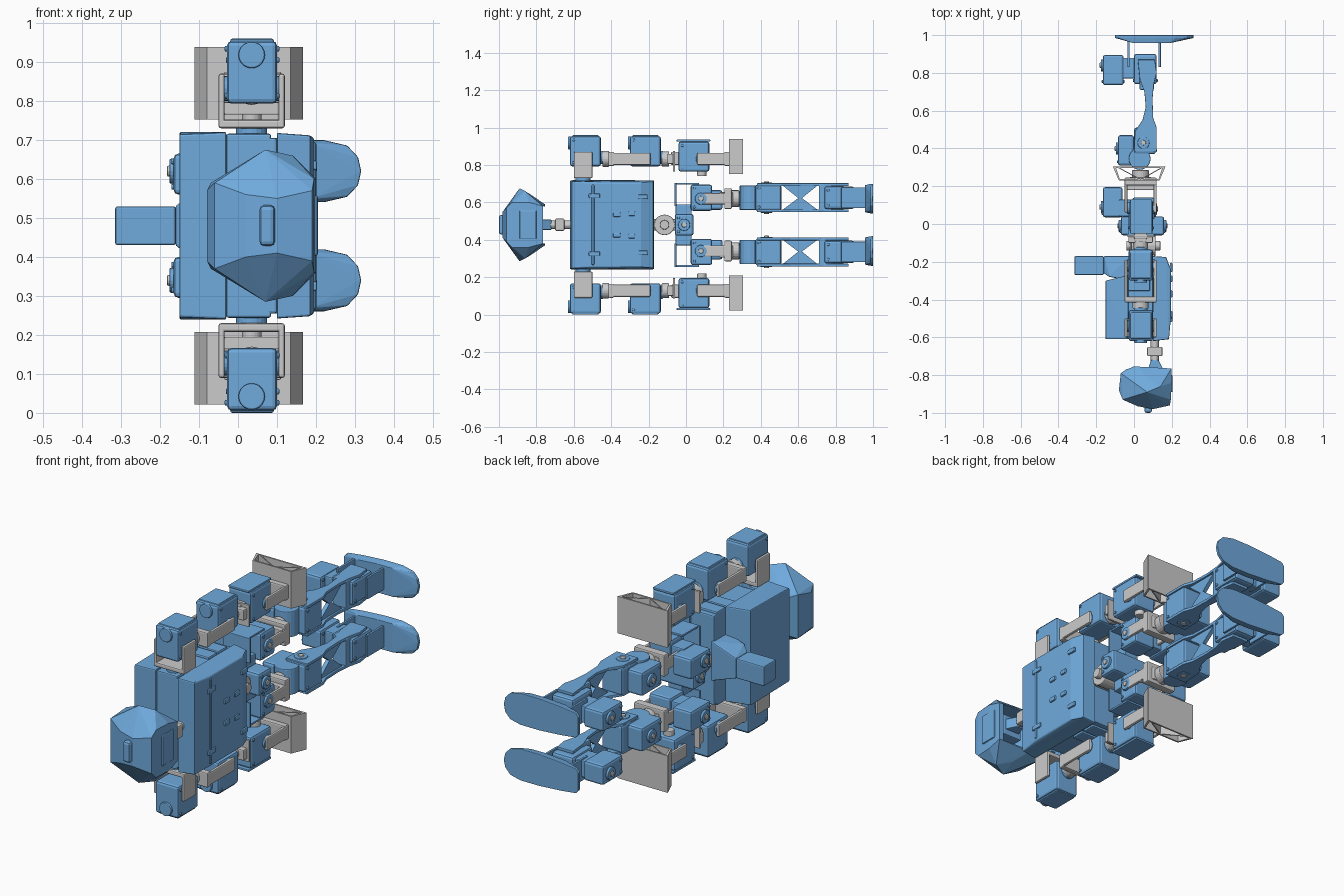
import bpy, bmesh, math
from mathutils import Vector, Matrix

if "Cube" in bpy.data.objects:
    bpy.data.objects.remove(bpy.data.objects["Cube"])

BLUE = bpy.data.materials.new("blue_plastic")
BLUE.diffuse_color = (0.16, 0.40, 0.72, 1)
BLUE.use_nodes = True
BLUE.node_tree.nodes["Principled BSDF"].inputs["Base Color"].default_value = BLUE.diffuse_color
C = 0.487  # height of the mirror plane


def finish(name, bm, blue=True, bevel=0.0):
    bmesh.ops.recalc_face_normals(bm, faces=bm.faces[:])
    me = bpy.data.meshes.new(name)
    bm.to_mesh(me)
    bm.free()
    ob = bpy.data.objects.new(name, me)
    bpy.context.collection.objects.link(ob)
    if blue:
        me.materials.append(BLUE)
    if bevel:
        m = ob.modifiers.new("bevel", "BEVEL")
        m.width, m.segments, m.limit_method = bevel, 2, 'ANGLE'
    return ob


def box(name, x, y, z, blue=True, bevel=0.006):
    bm = bmesh.new()
    bmesh.ops.create_cube(bm, size=1)
    for v in bm.verts:
        v.co = Vector([(r[0] + r[1]) / 2 + k * (r[1] - r[0]) for k, r in zip(v.co, (x, y, z))])
    return finish(name, bm, blue, bevel)


def disc(name, p, r, depth, axis, blue=True, seg=20):
    bm = bmesh.new()
    rot = {'x': Matrix.Rotation(math.pi / 2, 4, 'Y'), 'y': Matrix.Rotation(math.pi / 2, 4, 'X'),
           'z': Matrix()}[axis]
    bmesh.ops.create_cone(bm, cap_ends=True, segments=seg, radius1=r, radius2=r, depth=depth,
                          matrix=Matrix.Translation(p) @ rot)
    return finish(name, bm, blue, min(0.004, depth * 0.3))


def prism(name, pts, axis, lo, hi, blue=True, bevel=0.004):
    bm = bmesh.new()
    place = {'x': lambda a, b, t: (t, a, b), 'y': lambda a, b, t: (a, t, b),
             'z': lambda a, b, t: (a, b, t)}[axis]
    rings = [[bm.verts.new(place(a, b, t)) for a, b in pts] for t in (lo, hi)]
    bm.faces.new(rings[0])
    bm.faces.new(rings[1])
    n = len(pts)
    for i in range(n):
        j = (i + 1) % n
        bm.faces.new((rings[0][i], rings[0][j], rings[1][j], rings[1][i]))
    return finish(name, bm, blue, bevel)


def hull(name, pts, blue=True, bevel=0.005):
    bm = bmesh.new()
    for p in pts:
        bm.verts.new(p)
    res = bmesh.ops.convex_hull(bm, input=bm.verts[:])
    bmesh.ops.delete(bm, geom=list({v for v in res["geom_interior"] if isinstance(v, bmesh.types.BMVert)}),
                     context='VERTS')
    return finish(name, bm, blue, bevel)


def servo(name, x, y, z, axis, at):
    """Motor case with two output horns along axis and corner screws."""
    box(name + "_case", x, y, z, True, 0.012)
    r = dict(x=x, y=y, z=z)[axis]
    i = 'xyz'.index(axis)
    for k, e in enumerate(r):
        p = Vector(at)
        p[i] = e
        disc(f"{name}_horn_{k}", p, 0.032, 0.022, axis)
        disc(f"{name}_hub_{k}", p, 0.014, 0.034, axis, False, 12)
    for a in x:
        for c in z:
            disc(name + "_screw", (a, y[0] + 0.02, c + (0.02 if c == z[0] else -0.02)), 0.008, 0.012, 'x', True, 8)


# Head: faceted helmet hollowed towards the neck, visor, crest and neck
half = [(-0.07, -0.79, 0.11), (-0.08, -0.88, 0.09), (-0.06, -0.93, 0.11), (0.02, -0.965, 0.08),
        (0.10, -0.98, 0.07), (0.19, -0.96, 0.09), (0.07, -0.89, 0.195), (0.14, -0.86, 0.18),
        (0.195, -0.93, 0.12), (0.20, -0.84, 0.12), (0.198, -0.765, 0.10), (0.02, -0.755, 0.11),
        (0.07, -0.82, 0.155), (-0.02, -0.755, 0.09)]
helmet = hull("helmet", [(x, y, C + s * d) for x, y, d in half for s in (1, -1)], True, 0)
hollow = hull("helmet_hollow", [(0.07 + (x - 0.07) * k, y, C + s * d) for s in (1, -1) for y, k, d in
                                ((-0.72, 0.82, 0.095), (-0.86, 0.80, 0.11), (-0.93, 0.6, 0.06))
                                for x in (-0.06, 0.2)], True, 0)
hollow.hide_render = True
hollow.hide_set(True)
cut = helmet.modifiers.new("hollow", "BOOLEAN")
cut.object, cut.operation = hollow, 'DIFFERENCE'
box("visor", (0.185, 0.205), (-0.89, -0.80), (0.41, 0.565))
box("crest", (0.055, 0.095), (-1.0, -0.95), (0.435, 0.54), True, 0.012)
disc("neck_post", (0.11, -0.70, C), 0.022, 0.19, 'y', False)
box("neck_bracket", (0.07, 0.15), (-0.70, -0.65), (0.455, 0.52), False)
prism("neck_cone", [(0.09, -0.72), (0.13, -0.72), (0.16, -0.78), (0.07, -0.78)], 'z', 0.46, 0.515)
box("neck_servo", (0.06, 0.17), (-0.87, -0.77), (0.43, 0.54))

# Torso: chest cover, inner frame, backpack and tail box
hull("chest_cover", [(x, y, C + s * d) for s in (1, -1) for x, y, d in
     [(0.10, -0.62, 0.238), (0.10, -0.17, 0.238), (0.185, -0.61, 0.232), (0.195, -0.50, 0.225),
      (0.195, -0.24, 0.225), (0.17, -0.175, 0.23)]])
box("torso_frame", (-0.03, 0.10), (-0.605, -0.18), (C - 0.225, C + 0.225))
hull("backpack", [(x, y, C + s * d) for s in (1, -1) for x, y, d in
     [(-0.15, -0.61, 0.235), (-0.15, -0.30, 0.24), (-0.03, -0.61, 0.24), (-0.03, -0.27, 0.24)]])
box("tail_box", (-0.315, -0.16), (-0.27, -0.17), (0.437, 0.537))
hull("tail_mount", [(x, y, C + s * d) for s in (1, -1) for x, y, d in
     [(-0.16, -0.26, 0.05), (-0.16, -0.17, 0.05), (-0.13, -0.28, 0.075), (-0.02, -0.30, 0.1),
      (-0.02, -0.17, 0.1)]])
box("chest_rib", (0.185, 0.201), (-0.505, -0.49), (C - 0.215, C + 0.215))
for s in (1, -1):
    for y, d, w in [(-0.49, 0.155, 0.03), (-0.37, 0.055, 0.02), (-0.29, 0.06, 0.018), (-0.23, 0.15, 0.025)]:
        box("chest_pad", (0.19, 0.203), (y - w, y + w), (C + s * d - 0.012, C + s * d + 0.012), True, 0.005)
    for y in (-0.55, -0.32, -0.24):
        zz = sorted((C + s * 0.19, C + s * 0.236))
        box("torso_side_motor", (-0.03, 0.085), (y - 0.055 if y < -0.5 else y - 0.035, y + 0.035), zz)

# Waist joint and pelvis
disc("waist_ring", (0.05, -0.115, C), 0.055, 0.13, 'x', False)
disc("waist_axle", (0.05, -0.115, C), 0.025, 0.18, 'x', False)
box("waist_mount", (-0.02, 0.11), (-0.18, -0.05), (C - 0.03, C + 0.03), False)
servo("pelvis", (-0.07, 0.16), (-0.06, 0.04), (0.43, 0.545), 'x', (0.05, -0.01, C))

foot_pts = [(-0.10, 0.045), (-0.085, 0.062), (0.0, 0.072), (0.12, 0.08), (0.22, 0.08), (0.28, 0.066),
            (0.308, 0.036), (0.316, 0.0)]

for side, s in (("left", 1), ("right", -1)):
    def Z(a, b):
        return tuple(sorted((C + s * a, C + s * b)))

    def n(t):
        return side + "_" + t

    def fork(name, y, z, yb, zb):
        """Two cheek plates joined by a back plate."""
        for k, x in enumerate(((-0.05, -0.034), (0.104, 0.12))):
            box(f"{name}_cheek_{k}", x, y, Z(*z), False)
        box(name + "_back", (-0.05, 0.12), yb, Z(*zb), False)

    # Shoulder and upper arm
    disc(n("shoulder_disc"), (0.035, -0.55, C + s * 0.245), 0.04, 0.04, 'z')
    fork(n("shoulder_bracket"), (-0.60, -0.50), (0.25, 0.39), (-0.60, -0.50), (0.25, 0.272))
    for joint, y0 in (("shoulder", -0.62), ("elbow", -0.30)):
        y1 = y0 + 0.165
        servo(n(joint), (-0.028, 0.10), (y0, y1), Z(0.313, 0.474), 'x', (0.035, y0 + 0.08, C + s * 0.352))
        box(n(joint + "_lid"), (-0.02, 0.092), (y0 + 0.012, y1 - 0.012), Z(0.465, 0.48))
        disc(n(joint + "_front_horn"), (0.035, y0, C + s * 0.438), 0.034, 0.022, 'y')
        disc(n(joint + "_rear_horn"), (0.035, y1, C + s * 0.36), 0.036, 0.025, 'y')
    fork(n("upper_arm"), (-0.40, -0.19), (0.32, 0.385), (-0.415, -0.385), (0.315, 0.39))
    disc(n("upper_arm_ring"), (0.035, -0.43, C + s * 0.352), 0.042, 0.035, 'y', False)

    # Forearm
    disc(n("forearm_ring"), (0.035, -0.11, C + s * 0.352), 0.04, 0.04, 'y', False)
    box(n("forearm_yoke"), (-0.03, 0.10), (-0.10, -0.065), Z(0.325, 0.38), False)
    box(n("forearm_plate"), (-0.035, 0.11), (-0.07, -0.058), Z(0.285, 0.395), False, 0.003)
    box(n("forearm_strap"), (0.0, 0.07), (-0.08, -0.03), Z(0.32, 0.39), False)
    servo(n("wrist"), (-0.025, 0.10), (-0.04, 0.125), Z(0.285, 0.445), 'x', (0.035, 0.085, C + s * 0.352))
    box(n("wrist_lid"), (-0.02, 0.095), (-0.05, 0.13), Z(0.445, 0.456), True, 0.003)
    disc(n("wrist_foot"), (0.035, 0.085, C + s * 0.275), 0.025, 0.03, 'z', False)

    # Hand: link and a flared hollow shell
    fork(n("hand_link"), (0.06, 0.225), (0.32, 0.385), (0.205, 0.235), (0.315, 0.39))
    shell = [(-0.112, 0.305), (0.167, 0.305), (0.135, 0.23), (-0.08, 0.23)]
    inner = [(-0.095, 0.297), (0.15, 0.297), (0.13, 0.238), (-0.075, 0.238)]
    for k in range(4):
        j = (k + 1) % 4
        prism(n(f"hand_panel_{k}"), [shell[k], shell[j], inner[j], inner[k]], 'z', *Z(0.272, 0.458), False, 0)
    for x0, x1 in ((-0.09, 0.03), (0.145, 0.03)):
        prism(n("hand_web"), [(x0, 0.30), (x0 + 0.01, 0.30), (x1 + 0.01, 0.235), (x1, 0.235)], 'z',
              *Z(0.275, 0.455), False, 0)

    # Hip: hanger plates and two motors
    box(n("hip_top_plate"), (-0.03, 0.10), (-0.06, 0.07), Z(0.215, 0.225), True, 0.002)
    box(n("hip_cross_plate"), (-0.04, 0.11), (-0.062, -0.052), Z(0.10, 0.225), True, 0.002)
    box(n("hip_arm"), (0.0, 0.08), (-0.055, 0.03), Z(0.05, 0.11))
    servo(n("hip_rear"), (-0.165, -0.06), (0.035, 0.195), Z(0.08, 0.185), 'x', (0, 0.09, C + s * 0.14))
    servo(n("hip_front"), (-0.01, 0.11), (0.025, 0.14), Z(0.075, 0.215), 'x', (0, 0.08, C + s * 0.14))
    box(n("hip_bridge"), (-0.08, 0.02), (0.04, 0.13), Z(0.09, 0.19))

    # Thigh link
    fork(n("thigh"), (0.06, 0.24), (0.11, 0.17), (0.205, 0.245), (0.085, 0.195))
    disc(n("thigh_ring"), (0.035, 0.26, C + s * 0.14), 0.045, 0.05, 'y', False)
    prism(n("thigh_cage"), [(-0.045, 0.18), (0.12, 0.18), (0.09, 0.25), (-0.02, 0.25)], 'z', *Z(0.11, 0.175), False)

    # Knee
    disc(n("knee_drum"), (0.03, 0.345, C + s * 0.145), 0.058, 0.13, 'z')
    servo(n("knee_front"), (0.0, 0.115), (0.37, 0.51), Z(0.075, 0.215), 'z', (0.05, 0.43, C))
    servo(n("knee_rear"), (-0.085, 0.0), (0.31, 0.47), Z(0.08, 0.20), 'x', (0, 0.40, C + s * 0.14))

    # Shin: waisted side plates with pointed webs between
    plate = [(0.0, 0.38), (0.12, 0.38), (0.12, 0.51), (0.102, 0.56), (0.098, 0.66), (0.105, 0.74), (0.12, 0.80),
             (0.11, 0.87), (0.02, 0.87), (0.03, 0.77), (0.055, 0.70), (0.062, 0.62), (0.045, 0.55), (0.005, 0.49)]
    for k, (a, b, tip) in enumerate(((0.068, 0.083, 0.143), (0.208, 0.223, 0.143))):
        prism(n(f"shin_plate_{k}"), plate, 'z', *Z(a, b), True, 0.003)
        prism(n(f"shin_web_{k}"), [(0.51, C + s * (a + b) / 2), (0.71, C + s * (a + b) / 2),
                                   (0.62, C + s * tip), (0.60, C + s * tip)], 'x', 0.07, 0.09, True, 0)
    box(n("shin_lower_block"), (0.03, 0.105), (0.71, 0.78), Z(0.07, 0.22))

    # Ankle motors and foot
    servo(n("ankle_front"), (0.0, 0.12), (0.74, 0.90), Z(0.085, 0.205), 'z', (0.06, 0.81, C))
    servo(n("ankle_rear"), (-0.165, -0.055), (0.735, 0.895), Z(0.085, 0.185), 'x', (0, 0.84, C + s * 0.14))
    box(n("ankle_bridge"), (-0.06, 0.01), (0.77, 0.88), Z(0.095, 0.18))
    for x in (-0.035, 0.13):
        box(n("foot_bracket"), (x, x + 0.012), (0.83, 0.97), Z(0.09, 0.20), True, 0.003)
    pts = []
    for x, d in foot_pts:
        for t in (1, -1):
            pts.append((x, 1.0, C + s * 0.14 + t * d))
            pts.append((x, 0.985, C + s * 0.14 + t * d * 0.98))
            if 0 <= x <= 0.22:
                pts.append((x * 0.85, 0.957, C + s * 0.14 + t * d * 0.9))
    hull(n("foot_sole"), pts, True, 0.003)

# Stand the model exactly on the ground and inside its length
low = min(v.co.z for o in bpy.data.objects if not o.hide_render for v in o.data.vertices)
for o in bpy.data.objects:
    o.location.z -= low
